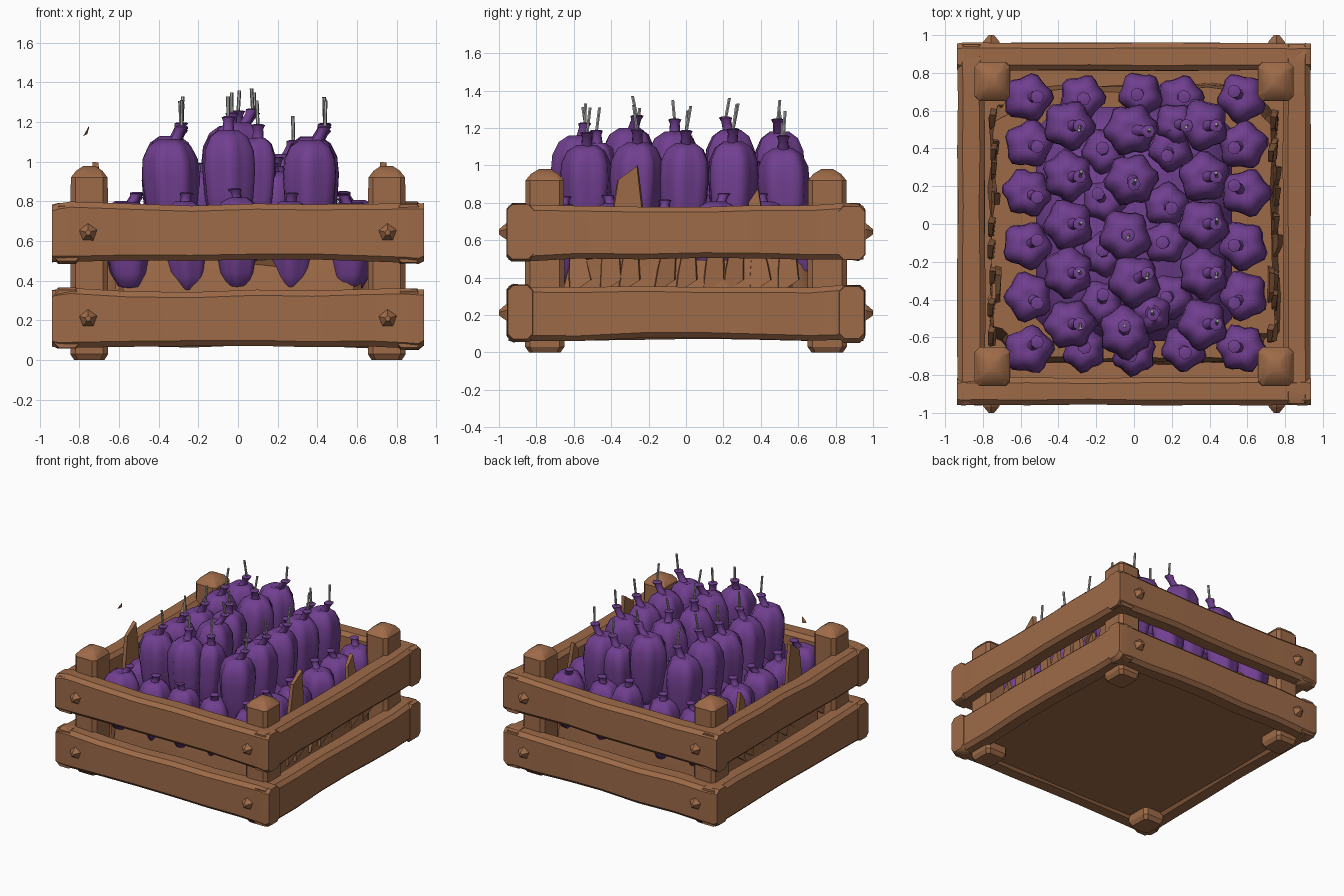
import bpy, bmesh, math, random
from mathutils import Vector

if "Cube" in bpy.data.objects:
    bpy.data.objects.remove(bpy.data.objects["Cube"])

random.seed(4)


def material(name, col):
    m = bpy.data.materials.new(name)
    m.diffuse_color = (*col, 1)
    m.use_nodes = True
    m.node_tree.nodes["Principled BSDF"].inputs["Base Color"].default_value = m.diffuse_color
    return m


WOOD = material("brown wood", (0.34, 0.145, 0.065))
PURPLE = material("purple skin", (0.165, 0.05, 0.28))
GREY = material("grey stalk", (0.42, 0.42, 0.40))


def loft(name, rings, mat, smooth=40):
    """Skin a list of equal-length point rings and cap both ends."""
    bm = bmesh.new()
    vs = [[bm.verts.new(p) for p in ring] for ring in rings]
    n = len(vs[0])
    for a, b in zip(vs, vs[1:]):
        for i in range(n):
            j = (i + 1) % n
            bm.faces.new((a[i], a[j], b[j], b[i]))
    bm.faces.new(vs[0][::-1])
    bm.faces.new(vs[-1])
    bmesh.ops.recalc_face_normals(bm, faces=bm.faces)
    me = bpy.data.meshes.new(name)
    bm.to_mesh(me)
    bm.free()
    me.materials.append(mat)
    ob = bpy.data.objects.new(name, me)
    bpy.context.collection.objects.link(ob)
    if smooth:
        bpy.ops.object.select_all(action='DESELECT')
        ob.select_set(True)
        bpy.context.view_layer.objects.active = ob
        bpy.ops.object.shade_smooth_by_angle(angle=math.radians(smooth))
    return ob


def chamfered(hx, hy, c):
    """Rectangle outline with cut corners."""
    return [(-hx + c, -hy), (hx - c, -hy), (hx, -hy + c), (hx, hy - c),
            (hx - c, hy), (-hx + c, hy), (-hx, hy - c), (-hx, -hy + c)]


def jit(a):
    return random.uniform(-a, a)


# Side boards: worn planks, a little thinner towards the middle
def plank(name, length, offset, zmid, along_x):
    rings = []
    for t in (-1, -0.97, -0.9, -0.6, -0.25, 0.1, 0.4, 0.7, 0.9, 0.97, 1):
        end = 0.95 if abs(t) == 1 else 1
        hz = (0.15 - 0.012 * (1 - t * t)) * end + jit(0.004)
        hd = 0.072 * end + jit(0.003)
        dz = jit(0.006)
        ring = []
        for d, z in chamfered(hd, hz, 0.028):
            p = (t * length, offset + d, zmid + z + dz)
            ring.append(p if along_x else (p[1], p[0], p[2]))
        rings.append(ring)
    loft(name, rings, WOOD)


for zmid in (0.21, 0.643):
    for s in (-1, 1):
        plank("end_board", 0.938, s * 0.886, zmid, True)
        plank("side_board", 0.95, s * 0.862, zmid, False)
        # Pegs poking out through the end boards
        for x in (-0.755, 0.755):
            rings = [[(x + r * math.cos(a), s * y, zmid + r * math.sin(a))
                      for a in (0.3, 1.6, 2.9, 4.1, 5.3)]
                     for r, y in ((0.05, 0.94), (0.045, 0.965), (0.015, 1.0))]
            loft("peg", rings, WOOD, 0)

# Corner posts with pointed worn tops
for sx in (-1, 1):
    for sy in (-1, 1):
        rings = []
        for z, k in ((0, 0.8), (0.03, 1), (0.45, 1), (0.92, 0.98), (0.955, 0.7), (0.98, 0.3)):
            rings.append([(sx * (0.75 + x * k), sy * (0.755 + y * k), z)
                          for x, y in chamfered(0.095, 0.105, 0.025)])
        loft("corner_post", rings, WOOD, 30)

# Floor and rough packing bed
loft("floor", [[(x, y, z) for x, y in chamfered(0.82, 0.84, 0.16)] for z in (0.085, 0.13)], WOOD)
rings = []
for z, k in ((0.12, 1), (0.36, 0.99), (0.5, 0.97)):
    ring = []
    base = chamfered(0.76 * k, 0.73 * k, 0.17)
    for a, b in zip(base, base[1:] + base[:1]):
        for i in range(6):
            p = Vector(a).lerp(Vector(b), i / 6)
            f = 1 + jit(0.025)
            ring.append((p.x * f, p.y * f, z + jit(0.03) * (z > 0.4)))
    rings.append(ring)
loft("packing_bed", rings, WOOD, 25)


# Splintered flakes standing inside the long sides
def flake(x, y, w, z0, z1):
    lean = jit(0.03)
    rings = []
    for z, k in ((z0, 1), ((z0 + z1) / 2, 0.85), (z1, 0.55)):
        q = lean * (z - z0) / (z1 - z0)
        rings.append([(x + q + dx, y + dy * w * k + q, z + dy * 0.04)
                      for dx, dy in ((-0.012, -1), (0.012, -0.9), (0.02, 0.9), (-0.012, 1))])
    loft("wood_flake", rings, WOOD, 0)


for s in (-1, 1):
    for i in range(9):
        flake(s * 0.745, -0.56 + i * 0.14 + jit(0.03), 0.06, 0.35, 0.62 + jit(0.1))
    flake(s * 0.72, -0.32, 0.10, 0.55, 0.96)
    flake(s * 0.74, 0.38, 0.05, 0.55, 0.84)
loft("loose_splinter", [[(-0.78, -0.4, 1.13), (-0.76, -0.37, 1.14), (-0.765, -0.4, 1.155)],
                        [(-0.752, -0.39, 1.175), (-0.75, -0.385, 1.175), (-0.752, -0.385, 1.18)]],
     WOOD, 0)


# Lobed fruit with a bent neck and, on the upper ones, a thin stalk
PROFILE = ((0.12, 0), (0.5, 0.03), (0.76, 0.18), (0.92, 0.42), (1.0, 0.66),
           (0.96, 0.82), (0.75, 0.94), (0.4, 1.0), (0.2, 0.985))


def fruit(x, y, top, r, h, neck=None, stalk=0.0):
    phase, lobes = random.uniform(0, 6.28), random.choice((5, 5, 6))
    lean_x, lean_y = jit(0.02), jit(0.02)
    rings = []
    for k, t in PROFILE:
        ring = []
        for i in range(22):
            a = i * math.tau / 22
            rr = r * k * (1 + 0.10 * k * math.cos(lobes * a + phase) + 0.03 * math.cos(2 * a + phase))
            ring.append((x + rr * math.cos(a) + lean_x * (1 - t),
                         y + rr * math.sin(a) + lean_y * (1 - t), top - h * (1 - t)))
        rings.append(ring)
    loft("fruit_body", rings, PURPLE, 60)
    if neck is None:
        neck = (x + jit(0.05), y + jit(0.05))
    tip = top + (0.07 if stalk else 0.045)
    rings = []
    for t, rad in ((0, 0.045), (0.35, 0.03), (0.75, 0.027), (0.95, 0.036), (1, 0.022)):
        cx, cy = x + (neck[0] - x) * t ** 0.7, y + (neck[1] - y) * t ** 0.7
        cz = top - 0.04 + (tip - top + 0.04) * t
        rings.append([(cx + rad * math.cos(a * math.tau / 7), cy + rad * math.sin(a * math.tau / 7), cz)
                      for a in range(7)])
    loft("fruit_neck", rings, PURPLE, 60)
    if stalk:
        dx, dy = jit(0.008), jit(0.03)
        rings = [[(neck[0] + dx * t + 0.009 * math.cos(a * math.tau / 6),
                   neck[1] + dy * t + 0.009 * math.sin(a * math.tau / 6), tip - 0.02 + t * (stalk + 0.02))
                  for a in range(6)] for t in (0, 1)]
        loft("stalk", rings, GREY, 30)


# Low outer rows
for x in (-0.555, 0.575):
    for y in (0.67, 0.42, 0.165, -0.115, -0.385, -0.66):
        fruit(x + jit(0.015), y, 0.79 + jit(0.02), 0.125, 0.44, (x * 0.92, y + jit(0.04)))
# Low rows along both ends and fillers
for x, y, top in ((-0.27, 0.67, 0.8), (0.03, 0.69, 0.84), (0.25, 0.67, 0.8),
                  (-0.27, -0.66, 0.8), (0.0, -0.68, 0.82), (0.26, -0.66, 0.8),
                  (0.17, 0.1, 0.98), (0.17, -0.1, 0.98), (-0.16, 0.12, 0.95), (-0.16, -0.16, 0.95),
                  (0.2, -0.38, 0.95), (-0.17, -0.42, 0.95), (0.19, 0.4, 0.98), (-0.16, 0.38, 0.95)):
    fruit(x, y, top, 0.115, 0.46)
# Upper left and right rows
for y in (0.52, 0.25, 0.0, -0.26, -0.53):
    fruit(-0.345, y, 1.11 + jit(0.025), 0.13, 0.55, (-0.285, y), 0.13)
    fruit(0.365, y, 1.11 + jit(0.025), 0.13, 0.55, (0.438, y), 0.13)
# Crown row
for x, y, top, n in ((-0.02, 0.5, 1.18, (0.08, 0.49)), (-0.01, 0.24, 1.19, (0.0, 0.21)),
                     (-0.04, -0.06, 1.18, (-0.03, -0.06)), (0.0, -0.3, 1.2, (0.075, -0.26)),
                     (-0.05, -0.57, 1.16, (-0.05, -0.54))):
    fruit(x, y, top, 0.135, 0.58, n, 0.1)
fruit(0.1, -0.47, 1.12, 0.1, 0.5, (0.1, -0.48), 0.12)
fruit(0.22, 0.53, 1.04, 0.11, 0.5, (0.28, 0.52), 0.12)

# Buried fruit filling the heap
rings = [[(x * k, y * k, z) for x, y in chamfered(0.52, 0.62, 0.12)]
         for z, k in ((0.42, 1), (0.6, 1), (0.76, 0.78), (0.86, 0.5))]
loft("heap_core", rings, PURPLE, 60)
